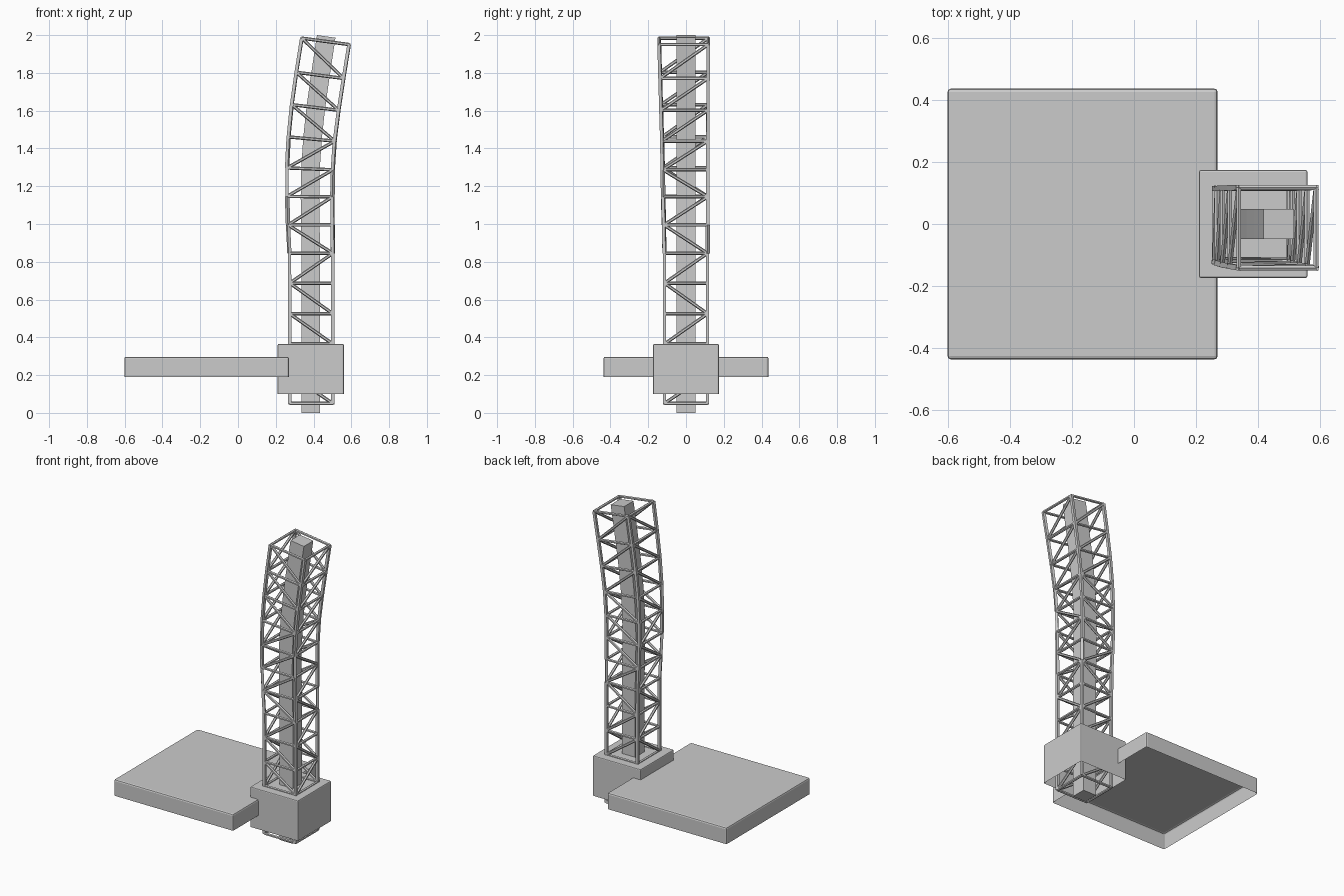
import bpy, bmesh
from mathutils import Vector

if "Cube" in bpy.data.objects:
    bpy.data.objects.remove(bpy.data.objects["Cube"])


def finish(bm, name, normals=True):
    if normals:
        bmesh.ops.recalc_face_normals(bm, faces=bm.faces)
    me = bpy.data.meshes.new(name)
    bm.to_mesh(me)
    bm.free()
    ob = bpy.data.objects.new(name, me)
    bpy.context.collection.objects.link(ob)
    return ob


def open_box(name, lo, hi, bevel):
    """Box with a softened top rim and no underside."""
    bm = bmesh.new()
    bmesh.ops.create_cube(bm, size=1)
    for v in bm.verts:
        v.co = Vector([lo[i] + (v.co[i] + 0.5) * (hi[i] - lo[i]) for i in range(3)])
    bottom = [f for f in bm.faces if f.normal.z < -0.9]
    bmesh.ops.delete(bm, geom=bottom, context='FACES_ONLY')
    edges = [e for e in bm.edges if len(e.link_faces) == 2]
    bmesh.ops.bevel(bm, geom=edges, offset=bevel, segments=2, profile=0.5, affect='EDGES')
    return finish(bm, name, normals=False)


def bar(bm, a, b, r, sides):
    """Straight capped bar between two points."""
    d = (b - a).normalized()
    ref = Vector((1, 0, 0)) if abs(d.z) > 0.9 else Vector((0, 0, 1))
    rot = ref.cross(d).to_track_quat('X', 'Z')
    m = d.to_track_quat('Z', 'Y').to_matrix().to_4x4()
    m.translation = (a + b) / 2
    if sides == 4:
        from_geo = bmesh.ops.create_cube(bm, size=1)['verts']
        for v in from_geo:
            v.co = m @ Vector((v.co.x * 2 * r, v.co.y * 2 * r, v.co.z * (b - a).length))
    else:
        bmesh.ops.create_cone(bm, cap_ends=True, segments=sides, radius1=r, radius2=r,
                              depth=(b - a).length, matrix=m)


# Base platform and collar
open_box("platform", (-0.602, -0.437, 0.19), (0.27, 0.437, 0.297), 0.01)
open_box("collar", (0.21, -0.174, 0.10), (0.56, 0.174, 0.365), 0.006)

# Lattice levels: centre x, z, sideways tilt, half width x, half width y, centre y
LEVELS = [
    (0.388, 0.05, 0.00, 0.114, 0.114, 0.000),
    (0.388, 0.205, 0.00, 0.114, 0.114, 0.000),
    (0.388, 0.365, 0.00, 0.114, 0.114, 0.000),
    (0.388, 0.525, 0.00, 0.114, 0.114, 0.000),
    (0.388, 0.687, 0.00, 0.114, 0.114, 0.000),
    (0.387, 0.845, 0.00, 0.115, 0.114, 0.000),
    (0.383, 0.995, 0.00, 0.118, 0.116, -0.001),
    (0.380, 1.145, 0.01, 0.120, 0.118, -0.003),
    (0.381, 1.292, 0.04, 0.121, 0.119, -0.004),
    (0.390, 1.450, 0.09, 0.122, 0.121, -0.006),
    (0.409, 1.617, 0.12, 0.124, 0.124, -0.008),
    (0.434, 1.787, 0.13, 0.125, 0.127, -0.010),
    (0.463, 1.967, 0.135, 0.125, 0.130, -0.012),
]


def corners(lv):
    x, z, t, hx, hy, cy = lv
    return [Vector((x + sx * hx, cy + sy * hy, z - sx * hx * t))
            for sx, sy in ((-1, -1), (1, -1), (1, 1), (-1, 1))]


nodes = [corners(lv) for lv in LEVELS]

# Corner posts
bm = bmesh.new()
for lo, hi in zip(nodes, nodes[1:]):
    for c in range(4):
        bar(bm, lo[c], hi[c], 0.0085, 4)
finish(bm, "lattice_posts")

# Horizontal rungs
bm = bmesh.new()
for ring in nodes:
    for c in range(4):
        bar(bm, ring[c], ring[(c + 1) % 4], 0.009, 6)
finish(bm, "lattice_rungs")

# Diagonal braces: 1 = falls towards +x (front/back) or +y (sides)
FRONT = (1, 0, 1, 1, 0, 1, 0, 0, 0, 1, 1, 1)
SIDE = (0, 1, 0, 1, 0, 1, 0, 1, 0, 0, 0, 0)
bm = bmesh.new()
for i, (lo, hi) in enumerate(zip(nodes, nodes[1:])):
    for (a, b), fall in (((0, 1), FRONT[i]), ((3, 2), FRONT[i]),
                         ((1, 2), SIDE[i]), ((0, 3), SIDE[i])):
        if fall:
            bar(bm, hi[a], lo[b], 0.009, 6)
        else:
            bar(bm, lo[a], hi[b], 0.009, 6)
finish(bm, "lattice_braces")

# Solid square core following the bend: centre x, z, tilt
CORE = [(0.386, 0.0, 0), (0.386, 0.845, 0), (0.383, 0.995, 0), (0.381, 1.145, 0.01),
        (0.384, 1.292, 0.04), (0.394, 1.45, 0.08), (0.412, 1.617, 0.12),
        (0.436, 1.787, 0.135), (0.467, 1.993, 0.14)]
bm = bmesh.new()
rings = [[bm.verts.new(p) for p in corners((x, z, t, 0.049, 0.049, 0.0))] for x, z, t in CORE]
for lo, hi in zip(rings, rings[1:]):
    for c in range(4):
        d = (c + 1) % 4
        bm.faces.new((lo[c], lo[d], hi[d], hi[c]))
bm.faces.new(rings[0][::-1])
bm.faces.new(rings[-1])
finish(bm, "core_mast")
